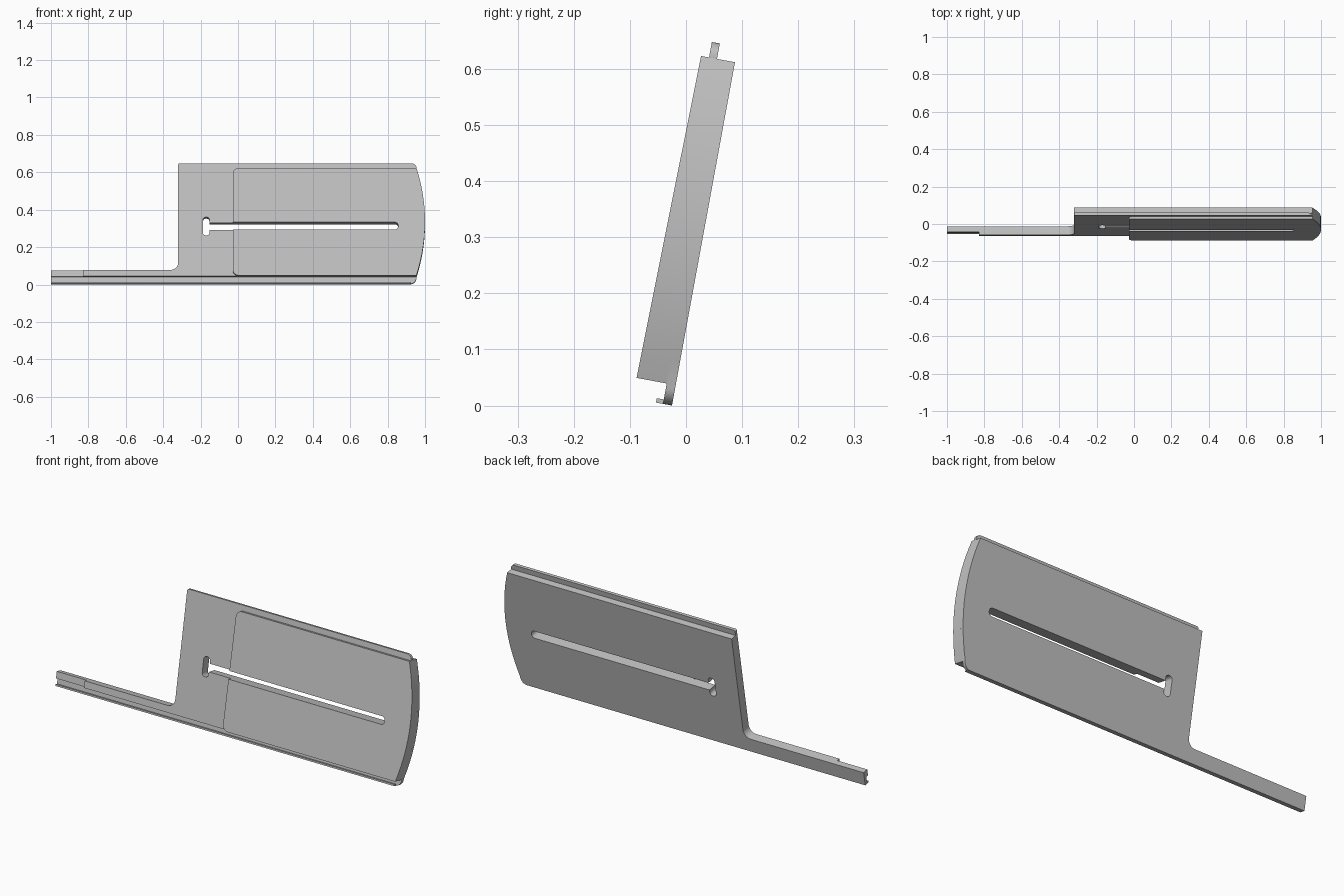
import bpy, bmesh, math
from mathutils import Vector

cube = bpy.data.objects.get("Cube")
if cube:
    bpy.data.objects.remove(cube)

# One grey finish for everything
grey = bpy.data.materials.new("satin grey")
grey.use_nodes = True
COLOUR = (0.53, 0.53, 0.53, 1)
grey.diffuse_color = COLOUR
grey.node_tree.nodes["Principled BSDF"].inputs["Base Color"].default_value = COLOUR

TILT = math.radians(10.4)
S, C = math.sin(TILT), math.cos(TILT)

# Layer depths measured from the back face, and heights along the plate
RAIL, FRONT = -0.0163, -0.047
LOW, HIGH = 0.037, 0.622
LEFT, ARM_END, ARM_STEP, ARM_TOP = -0.32, -1.0, -0.83, 0.071


def place(x, u, w):
    """Leaning plate coordinates to world coordinates."""
    return (x, -0.025 + u * S + w * C, u * C - w * S)


def rounded(corners, steps=8):
    """Outline from (x, u, radius) corners."""
    out = []
    n = len(corners)
    for i, (x, u, r) in enumerate(corners):
        p = Vector((x, u))
        if r == 0:
            out.append(p)
            continue
        a = p + (Vector(corners[i - 1][:2]) - p).normalized() * r
        b = p + (Vector(corners[(i + 1) % n][:2]) - p).normalized() * r
        # quarter arc spanned by the two tangent points
        for k in range(steps + 1):
            t = math.pi / 2 * k / steps
            out.append(p + (a - p) * (1 - math.sin(t)) + (b - p) * (1 - math.cos(t)))
    return out


def bow(u):
    return 1 - 0.045 * ((u - 0.33) / 0.29) ** 2


def bowed_end(u0, u1, steps=16):
    """Curved right end, from u0 up to u1."""
    return [(bow(u), u, 0) for u in (u0 + (u1 - u0) * k / steps for k in range(steps + 1))]


def prism(name, outline, front, back):
    """Solid from an outline; front may be a (low, high) pair for a wedge."""
    lo, hi = front if isinstance(front, tuple) else (front, front)
    bm = bmesh.new()
    f = [bm.verts.new(place(x, u, lo + (hi - lo) * (u - LOW) / (HIGH - LOW))) for x, u in outline]
    b = [bm.verts.new(place(x, u, back)) for x, u in outline]
    bm.faces.new(f)
    bm.faces.new(b[::-1])
    for i in range(len(f)):
        j = (i + 1) % len(f)
        bm.faces.new((f[j], f[i], b[i], b[j]))
    bmesh.ops.recalc_face_normals(bm, faces=bm.faces)
    mesh = bpy.data.meshes.new(name)
    bm.to_mesh(mesh)
    bm.free()
    mesh.materials.append(grey)
    ob = bpy.data.objects.new(name, mesh)
    bpy.context.collection.objects.link(ob)
    return ob


def box(name, x0, x1, u0, u1, front, back):
    return prism(name, rounded([(x0, u0, 0), (x1, u0, 0), (x1, u1, 0), (x0, u1, 0)]), front, back)


# Back sheet with the long arm and bottom rail
arm_corner = [(LEFT, HIGH, 0), (LEFT, ARM_TOP, 0.04)]
back_sheet = prism("back_sheet", rounded(
    [(ARM_END, 0, 0), (0.95, 0, 0.03)] + bowed_end(0.04, HIGH)
    + arm_corner + [(ARM_END, ARM_TOP, 0)]), RAIL, 0)

# Middle sheet, set above the rail groove
middle_sheet = prism("middle_sheet", rounded(
    [(ARM_STEP, LOW, 0)] + bowed_end(LOW, HIGH)
    + arm_corner + [(ARM_STEP, ARM_TOP, 0)]), FRONT, RAIL)

# Raised front pad, thicker towards the bottom
front_pad = prism("front_pad", rounded(
    [(-0.027, LOW, 0.03)] + bowed_end(LOW, HIGH) + [(-0.027, HIGH, 0.03)]),
    (-0.071, -0.0615), FRONT)

# Tongue along the top edge, lip along the bottom edge, arm tip
prism("top_tongue", rounded(
    [(LEFT, HIGH, 0), (bow(HIGH), HIGH, 0), (bow(HIGH), 0.65, 0.025), (LEFT, 0.65, 0.008)]),
    FRONT, -0.0326)
box("bottom_lip", ARM_END, 0.925, 0, 0.008, -0.029, RAIL)
box("arm_tip", ARM_END, ARM_STEP, LOW, ARM_TOP, -0.03, RAIL)

# Long slot ending in an upright keyhole, cut through the sheets
cutter = prism("slot_cutter", rounded(
    [(-0.188, 0.258, 0.017), (-0.152, 0.258, 0.017), (-0.152, 0.287, 0),
     (0.857, 0.287, 0.0195), (0.857, 0.327, 0.0195), (-0.152, 0.327, 0),
     (-0.152, 0.358, 0.017), (-0.188, 0.358, 0.017)]), -0.1, 0.05)
cutter.hide_render = True
for sheet in (back_sheet, middle_sheet, front_pad):
    cut = sheet.modifiers.new("slot", 'BOOLEAN')
    cut.operation = 'DIFFERENCE'
    cut.solver = 'EXACT'
    cut.object = cutter
    bpy.context.view_layer.objects.active = sheet
    bpy.ops.object.modifier_apply(modifier=cut.name)
bpy.data.objects.remove(cutter)

# Smooth the curved edges only
bpy.ops.object.select_all(action='DESELECT')
for ob in (back_sheet, middle_sheet, front_pad):
    ob.select_set(True)
bpy.context.view_layer.objects.active = back_sheet
bpy.ops.object.shade_smooth_by_angle(angle=math.radians(30))
